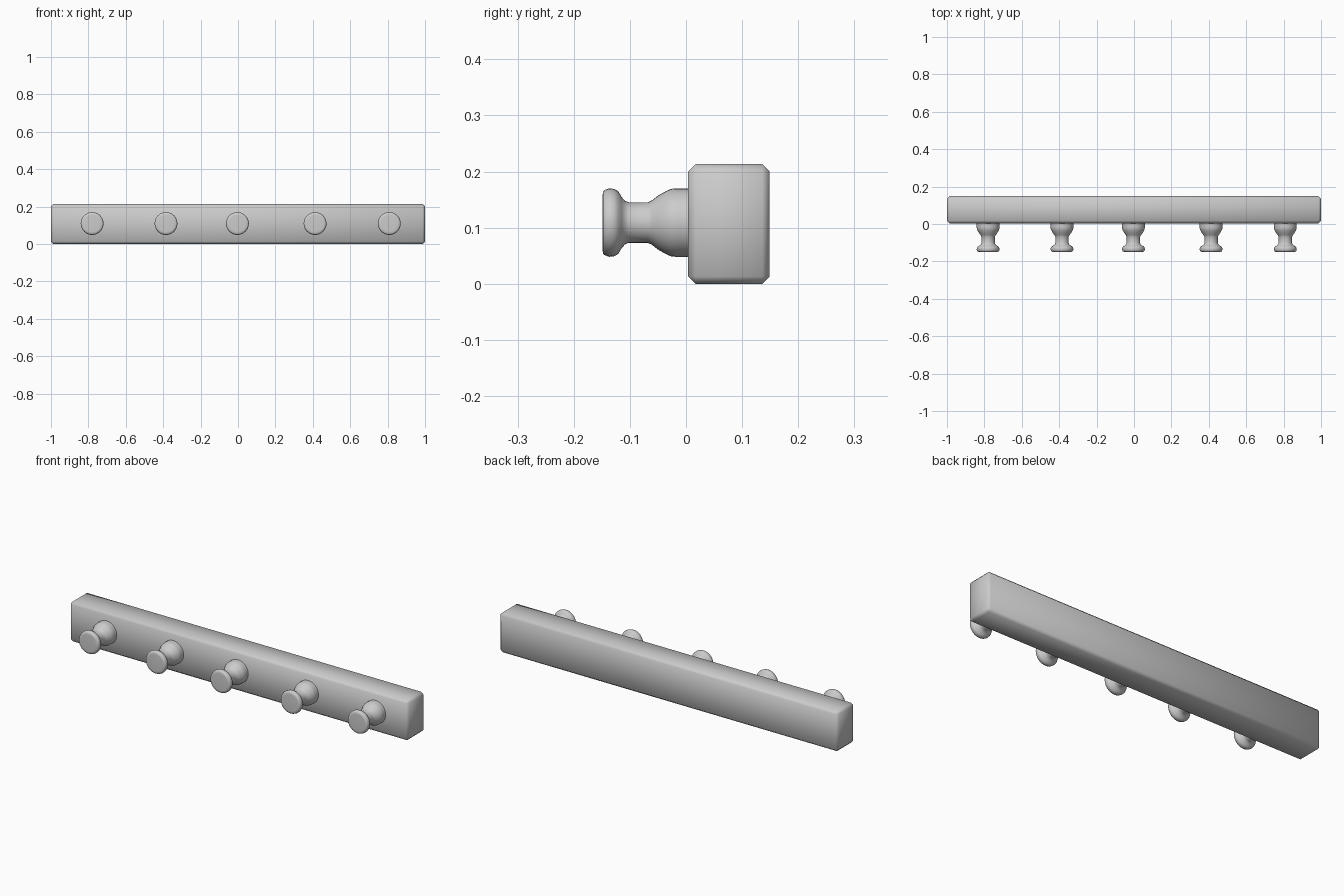
import bpy, bmesh, math

if "Cube" in bpy.data.objects:
    bpy.data.objects.remove(bpy.data.objects["Cube"])

# Rail with chamfered edges
RAIL_X, RAIL_Y0, RAIL_Y1, RAIL_H = 2.0, 0.004, 0.149, 0.213
bpy.ops.mesh.primitive_cube_add(size=1, location=(0, (RAIL_Y0 + RAIL_Y1) / 2, RAIL_H / 2))
rail = bpy.context.object
rail.name = "wall_rail"
rail.scale = (RAIL_X, RAIL_Y1 - RAIL_Y0, RAIL_H)
bpy.ops.object.transform_apply(location=False, rotation=False, scale=True)
bevel = rail.modifiers.new("chamfer", 'BEVEL')
bevel.width = 0.013
bevel.segments = 1
bpy.ops.object.modifier_apply(modifier="chamfer")
bpy.ops.object.shade_smooth_by_angle(angle=math.radians(50))

# Turned peg profile: (radius, y), from the front cap to the rail
PROFILE = [(0.0, -0.149), (0.045, -0.149), (0.055, -0.148), (0.058, -0.145),
           (0.061, -0.137), (0.060, -0.128), (0.056, -0.121), (0.046, -0.115),
           (0.039, -0.109), (0.036, -0.102), (0.036, -0.068), (0.040, -0.060),
           (0.048, -0.050), (0.056, -0.036), (0.060, -0.027), (0.061, -0.018),
           (0.061, 0.008), (0.0, 0.008)]
PEG_Z = 0.109


def make_peg(name, x, sides=32):
    bm = bmesh.new()
    verts = [bm.verts.new((r, y, 0)) for r, y in PROFILE]
    edges = [bm.edges.new(pair) for pair in zip(verts, verts[1:])]
    bmesh.ops.spin(bm, geom=verts + edges, cent=(0, 0, 0), axis=(0, 1, 0),
                   angle=math.tau, steps=sides)
    bmesh.ops.remove_doubles(bm, verts=bm.verts, dist=1e-4)
    bmesh.ops.recalc_face_normals(bm, faces=bm.faces)
    mesh = bpy.data.meshes.new(name)
    bm.to_mesh(mesh)
    bm.free()
    peg = bpy.data.objects.new(name, mesh)
    peg.location = (x, 0, PEG_Z)
    bpy.context.collection.objects.link(peg)
    bpy.ops.object.select_all(action='DESELECT')
    peg.select_set(True)
    bpy.context.view_layer.objects.active = peg
    bpy.ops.object.shade_smooth_by_angle(angle=math.radians(50))


# Five pegs along the rail
for i, x in enumerate((-0.78, -0.385, -0.003, 0.412, 0.809)):
    make_peg(f"peg_{i + 1}", x)
